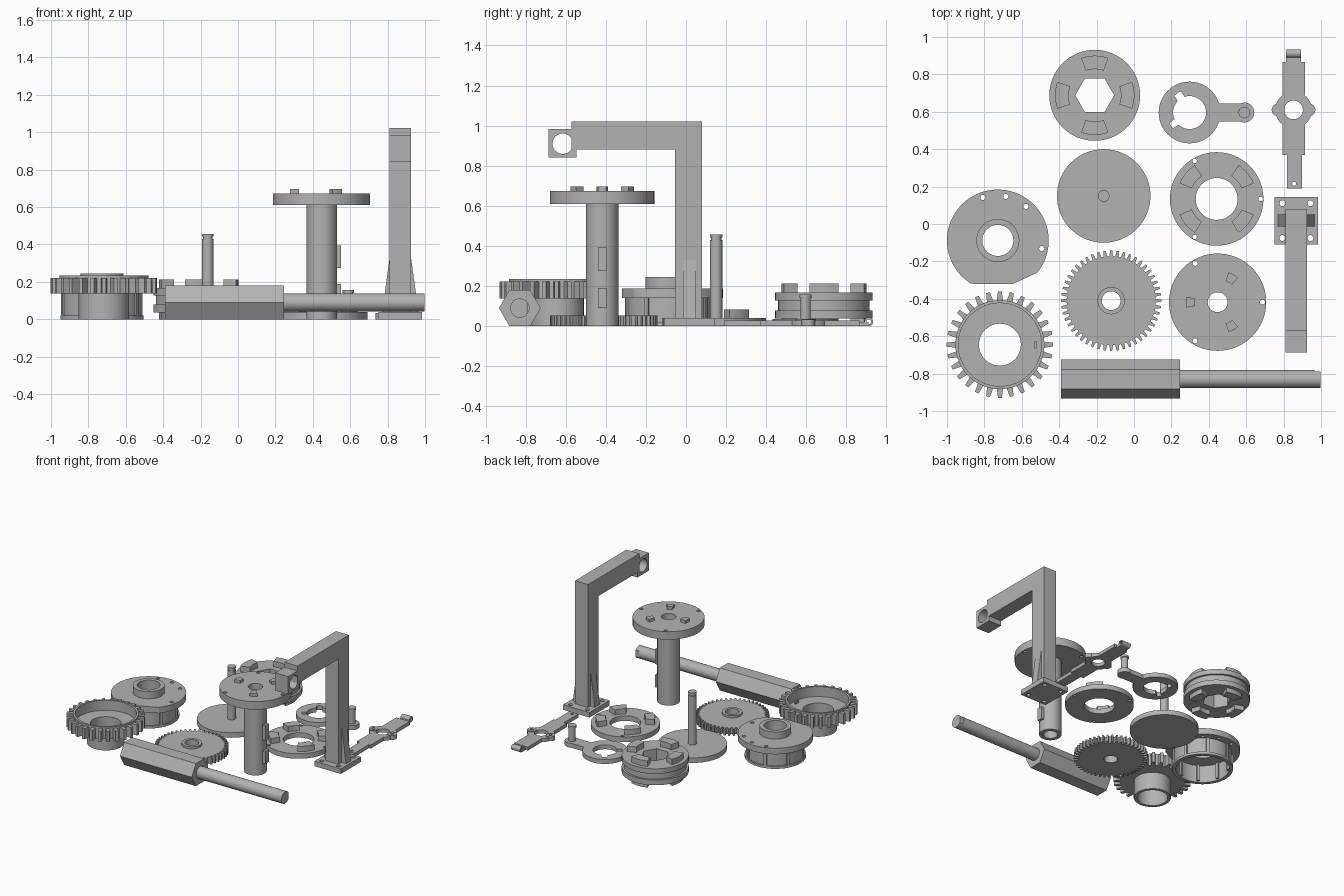
import bpy, bmesh
from math import sin, cos, pi, radians, atan2
from mathutils import Matrix

cube = bpy.data.objects.get("Cube")
if cube:
    bpy.data.objects.remove(cube, do_unlink=True)

grey = bpy.data.materials.new("plain grey")
grey.use_nodes = True
COLOUR = (0.45, 0.45, 0.45, 1)
grey.diffuse_color = COLOUR
grey.node_tree.nodes["Principled BSDF"].inputs["Base Color"].default_value = COLOUR
made = []


# Outline helpers
def polar(f, n=64, x=0, y=0):
    angles = [2 * pi * i / n for i in range(n)]
    return [(x + f(a) * cos(a), y + f(a) * sin(a)) for a in angles]


def circle(r, x=0, y=0, n=48):
    return polar(lambda a: r, n, x, y)


def rect(x0, y0, x1, y1):
    return [(x0, y0), (x1, y0), (x1, y1), (x0, y1)]


def sector(r0, r1, deg, half):
    arc = [radians(deg + half * k / 4) for k in range(-4, 5)]
    return ([(r1 * cos(a), r1 * sin(a)) for a in arc]
            + [(r0 * cos(a), r0 * sin(a)) for a in reversed(arc)])


def gear(n, root, tip):
    pts = []
    for i in range(n):
        for k, r in ((-.31, root), (-.16, tip), (.16, tip), (.31, root)):
            a = 2 * pi * (i + k) / n
            pts.append((r * cos(a), r * sin(a)))
    return pts


def around(r, degs, hole):
    return [circle(hole, r * cos(radians(d)), r * sin(radians(d)), 12) for d in degs]


# Solid from nested outlines, extruded between two heights (or along x)
def plate(name, outlines, lo, hi, at=(0, 0), along_x=False):
    curve = bpy.data.curves.new(name, "CURVE")
    curve.dimensions = "2D"
    curve.fill_mode = "BOTH"
    curve.extrude = (hi - lo) / 2
    for pts in outlines:
        s = curve.splines.new("POLY")
        s.points.add(len(pts) - 1)
        for p, (x, y) in zip(s.points, pts):
            p.co = (x + at[0], y + at[1], 0, 1)
        s.use_cyclic_u = True
    tmp = bpy.data.objects.new(name + "_outline", curve)
    bpy.context.collection.objects.link(tmp)
    dg = bpy.context.evaluated_depsgraph_get()
    mesh = bpy.data.meshes.new_from_object(tmp.evaluated_get(dg))
    bpy.data.objects.remove(tmp, do_unlink=True)
    bpy.data.curves.remove(curve)
    bm = bmesh.new()
    bm.from_mesh(mesh)
    bmesh.ops.remove_doubles(bm, verts=bm.verts, dist=1e-5)
    bmesh.ops.recalc_face_normals(bm, faces=bm.faces)
    m = Matrix.Translation((0, 0, (lo + hi) / 2))
    if along_x:
        m = Matrix(((0, 0, 1, 0), (1, 0, 0, 0), (0, 1, 0, 0), (0, 0, 0, 1))) @ m
    bm.transform(m)
    bm.to_mesh(mesh)
    bm.free()
    mesh.materials.clear()
    mesh.materials.append(grey)
    ob = bpy.data.objects.new(name, mesh)
    bpy.context.collection.objects.link(ob)
    made.append(ob)
    return ob


def lugs(name, r0, r1, degs, half, lo, hi, at):
    for d in degs:
        plate(name, [sector(r0, r1, d, half)], lo, hi, at)


# Grooved coupling disc with hexagonal bore
c = (-.21, .688)
hexagon = circle(.104, n=6)
for lo, hi, r in ((.037, .078, .243), (.078, .128, .228), (.128, .168, .243)):
    plate("coupling_disc", [circle(r, n=64), hexagon], lo, hi, c)
for lo, hi in ((0, .037), (.168, .212)):
    lugs("coupling_lug", .14, .212, (0, 90, 180, 270), 20, lo, hi, c)

# Coupling ring with diagonal lugs
c = (.442, .134)
plate("lug_ring", [circle(.25, n=64), circle(.112)] + around(.235, (0, 120, 240), .012), 0, .04, c)
lugs("ring_lug", .145, .215, (40, 140, 220, 320), 17, .04, .082, c)

# Crank ring with arm and pin
c = (.297, .596)


def notched(a):
    d = a * 180 / pi
    return .122 if abs(d - 122) < 12 or abs(d - 216) < 12 else .088


plate("crank_ring", [circle(.165), polar(notched, 90)], 0, .035, c)
plate("crank_arm", [rect(.14, -.048, .293, .048)], 0, .035, c)
plate("crank_end", [circle(.053, .293)], 0, .035, c)
plate("crank_pin", [circle(.026, .293, n=24)], .035, .14, c)
plate("crank_pin_head", [circle(.031, .293, n=24)], .14, .157, c)

# Pointer lever with eyes, tail and hinge barrel
c = (.853, .61)
plate("lever_ring", [circle(.098), circle(.05)], 0, .028, c)
for side in (-1, 1):
    plate("lever_ear", [circle(.034, side * .083, 0, 24), circle(.013, side * .083, 0, 16)], .0, .034, c)
for y0, y1 in ((-.24, -.08), (.08, .255)):
    plate("lever_bar", [rect(-.06, y0, .06, y1)], 0, .028, c)
plate("lever_tail", [rect(-.035, -.42, .045, -.24), circle(.011, .003, -.395, 12)], 0, .028, c)
plate("lever_neck", [rect(-.04, .25, .04, .3)], 0, .02, c)
plate("hinge_barrel", [circle(.022, .912, .022, 24), circle(.012, .912, .022, 16)], .813, .893, along_x=True)

# Support post with overhanging arm
c = (.868, .018)
holes = [circle(.016, x, y, 16) for x in (-.075, .075) for y in (-.093, .093)]
plate("post_base", [rect(-.117, -.127, .117, .127)] + holes, 0, .04, c)
plate("post_and_arm", [[(-.055, .04), (.08, .04), (.08, 1.022), (-.57, 1.022), (-.57, .88), (-.055, .88)]],
      .81, .925, along_x=True)
plate("arm_eye", [rect(-.687, .84, -.545, .983), circle(.051, -.615, .91)], .81, .925, along_x=True)
for side in (-1, 1):
    rib = plate("post_rib", [[(side * x, z) for x, z in ((.05, .04), (.097, .04), (.057, .33), (.05, .33))]],
                -.032, .032)
    rib.data.transform(Matrix.Translation((c[0], c[1], 0)) @ Matrix.Rotation(pi / 2, 4, "X"))

# Turntable with grooved pin
c = (-.162, .15)
plate("pin_disc", [circle(.25, n=64)], 0, .04, c)
for lo, hi, r in ((.04, .43, .031), (.43, .442, .026), (.442, .456, .031)):
    plate("tall_pin", [circle(r, n=24)], lo, hi, c)

# Flanged drum with two flats on the flange
c = (-.728, -.088)


def flange(a):
    r = .272
    for deg, dist in ((270, .232), (295, .245)):
        k = cos(a - radians(deg))
        if k > .5:
            r = min(r, dist / k)
    return r


holes = [circle(.014, x, y, 12) for x, y in ((-.08, .23), (.043, .235), (.15, .182), (.235, -.043))]
plate("drum_flange", [polar(flange, 120), circle(.083)] + holes, .14, .188, c)
plate("drum_boss", [circle(.115), circle(.083)], .188, .245, c)
plate("drum_wall", [circle(.212, n=64), circle(.195, n=64)], .02, .14, c)
plate("drum_lip", [circle(.222, n=64), circle(.195, n=64)], 0, .02, c)
lugs("drum_rib", .18, .222, range(15, 360, 45), 3, .01, .14, c)

# Cupped spur gear with hub
c = (-.717, -.645)
plate("spur_teeth", [gear(28, .236, .285), circle(.222, n=64)], .137, .222, c)
plate("spur_rim", [circle(.238, n=64), circle(.222, n=64)], .222, .235, c)
plate("spur_floor", [circle(.224, n=64), circle(.112)], .137, .155, c)
plate("spur_hub", [circle(.135), circle(.112)], 0, .137, c)
plate("spur_key", [rect(.185, -.02, .195, .02)], .155, .17, c)

# Flat fine gear
c = (-.122, -.41)
plate("fine_gear", [gear(48, .238, .268), circle(.05)], 0, .053, c)
plate("fine_gear_hub", [circle(.073), circle(.05)], .053, .07, c)

# Column with top disc
c = (.447, -.418)
plate("column", [circle(.082), circle(.053)], 0, .61, c)
plate("column_disc", [circle(.26, n=64), circle(.053)] + around(.24, (0, 120, 240), .014), .61, .673, c)
lugs("disc_lug", .122, .17, (60, 180, 300), 9.5, .673, .696, c)
for lo, hi in ((.09, .19), (.275, .395)):
    plate("column_key", [rect(.07, -.022, .103, .022)], lo, hi, c)

# Hexagonal handle with rod
c = (-.829, .09)
plate("hex_handle", [circle(.104, n=6)], -.39, .245, c, along_x=True)
plate("handle_rod", [circle(.048, n=32)], .245, .965, c, along_x=True)
plate("rod_tip", [polar(lambda a: min(.048, .04 / max(cos(a), .1)), 32)], .965, .998, c, along_x=True)

# Smooth round walls, crisp edges
bpy.ops.object.select_all(action="DESELECT")
for ob in made:
    ob.select_set(True)
bpy.context.view_layer.objects.active = made[0]
bpy.ops.object.shade_smooth_by_angle(angle=radians(25))
